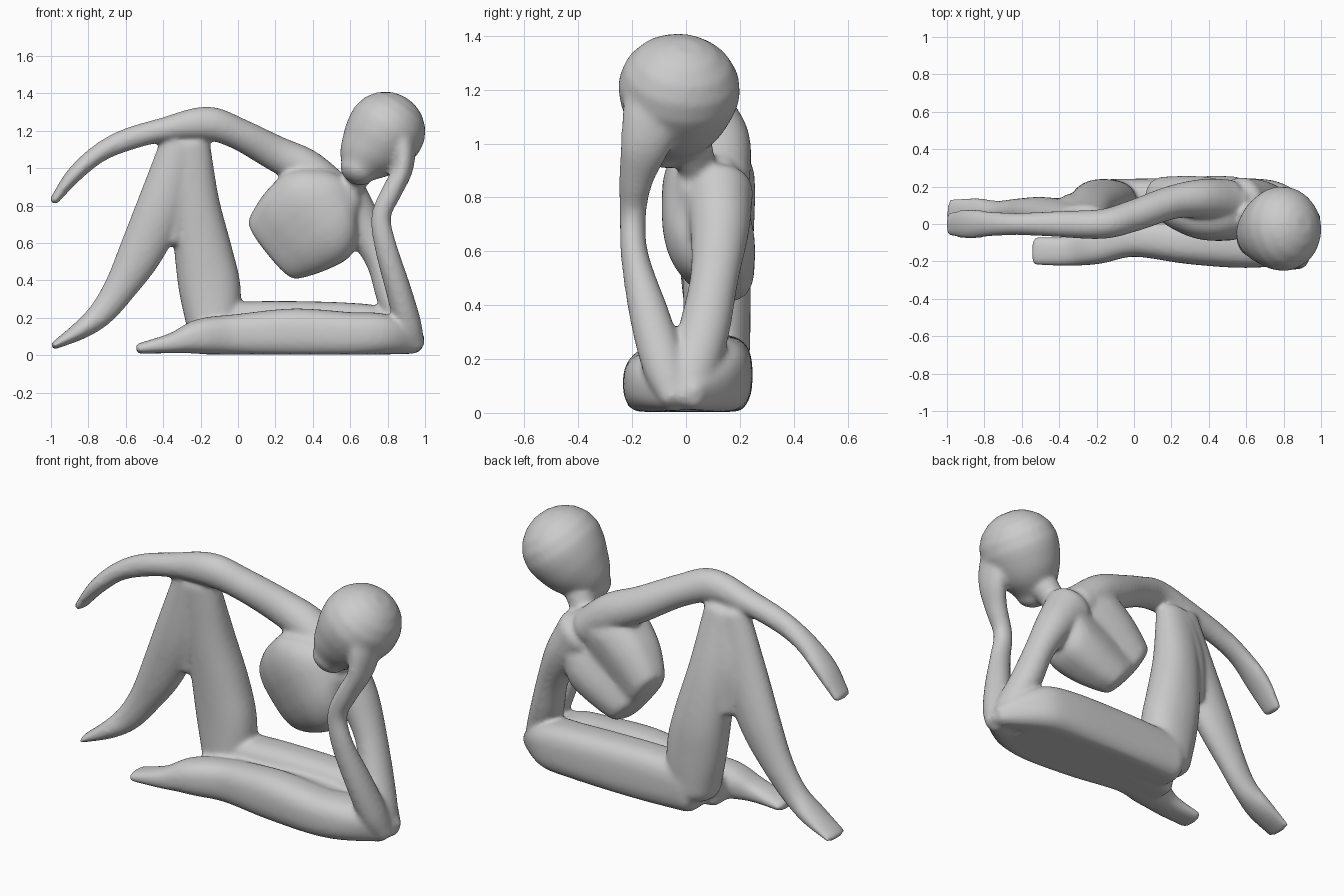
import bpy, bmesh, math
from mathutils import Vector

PARTS = []


def spline(pts, steps=5):
    """Catmull-Rom through rows of (x, y, z, side radius, in-plane radius)."""
    rows = [Vector(p) for p in pts]
    rows = [2 * rows[0] - rows[1]] + rows + [2 * rows[-1] - rows[-2]]
    out = []
    for i in range(1, len(rows) - 2):
        a, b, c, d = rows[i - 1:i + 3]
        for k in range(steps):
            t = k / steps
            out.append(0.5 * (2 * b + (c - a) * t + (2 * a - 5 * b + 4 * c - d) * t * t
                              + (3 * b - a - 3 * c + d) * t ** 3))
    return out + [rows[-2]]


def limb(name, pts, power=2.0, caps=(0.6, 0.6), groove=0.0, n=32):
    """Loft of oval sections along a path, with domed ends."""
    path = spline(pts)
    pos = [Vector(p[:3]) for p in path]
    rings = []
    last = len(path) - 1
    for i, p in enumerate(path):
        t = (pos[min(i + 1, last)] - pos[max(i - 1, 0)]).normalized()
        rings.append((pos[i], t, max(p[3], 0.01), max(p[4], 0.01)))

    def dome(ring, sign, cap):
        c, t, a, b = ring
        return [(c + t * sign * cap * min(a, b) * math.sin(u), t, a * math.cos(u), b * math.cos(u))
                for u in (0.35, 0.7, 1.05, 1.35)]
    rings = dome(rings[0], -1, caps[0])[::-1] + rings + dome(rings[-1], 1, caps[1])

    bm = bmesh.new()
    loops = []
    for c, t, a, b in rings:
        side = Vector((0, 1, 0))
        side = (side - t * side.dot(t)).normalized()
        up = t.cross(side)
        loop = []
        for k in range(n):
            u = 2 * math.pi * k / n
            cs, sn = math.cos(u), math.sin(u)
            s = math.copysign(abs(cs) ** (2 / power), cs)
            h = math.copysign(abs(sn) ** (2 / power), sn)
            off = s * a - (groove * math.exp(-(h / 0.32) ** 2) * a if s > 0 else 0)
            v = c + side * off + up * h * b
            v.z = max(v.z, 0.004)
            loop.append(bm.verts.new(v))
        loops.append(loop)
    for l0, l1 in zip(loops, loops[1:]):
        for k in range(n):
            bm.faces.new((l0[k], l0[(k + 1) % n], l1[(k + 1) % n], l1[k]))
    bm.faces.new(loops[0][::-1])
    bm.faces.new(loops[-1])
    bmesh.ops.recalc_face_normals(bm, faces=bm.faces)
    me = bpy.data.meshes.new(name)
    bm.to_mesh(me)
    bm.free()
    ob = bpy.data.objects.new(name, me)
    bpy.context.collection.objects.link(ob)
    PARTS.append(ob)


# Egg-shaped head with the chin forward, and a short neck
limb("head", [(.635, -.085, .985, .1, .095), (.67, -.065, 1.04, .15, .145), (.72, -.045, 1.105, .195, .185),
              (.765, -.032, 1.165, .22, .205), (.795, -.025, 1.205, .228, .212)], caps=(.7, .95))
limb("neck", [(.57, .08, .8, .09, .09), (.6, .05, .89, .07, .065), (.65, .02, .98, .08, .08)])

# Torso, cut off at the waist, with a spine groove down the back
limb("torso", [(.61, .08, .87, .11, .1), (.54, .085, .83, .16, .2), (.44, .09, .76, .18, .28),
               (.33, .115, .68, .16, .27), (.24, .145, .61, .125, .235), (.19, .165, .57, .1, .205)],
     power=2.8, caps=(.4, .35), groove=.3)

# Arm draped over the raised knee, ending in a flat hand
limb("draped_arm", [(.5, .12, .88, .12, .11), (.36, .135, 1.0, .105, .105), (.2, .115, 1.08, .09, .095),
                    (0, .045, 1.185, .085, .085), (-.17, 0, 1.24, .08, .09), (-.4, 0, 1.205, .07, .065),
                    (-.6, 0, 1.15, .06, .06), (-.75, 0, 1.075, .065, .05),
                    (-.88, .0, .96, .08, .042), (-.985, .0, .825, .065, .024)])

# Propping arm: shoulder to elbow, then up to a hand against the cheek
limb("propping_upper_arm", [(.57, .12, .82, .13, .14), (.675, .125, .68, .11, .105), (.765, .105, .5, .09, .08),
                            (.83, .065, .3, .095, .085), (.905, .01, .13, .09, .075), (.96, -.03, .055, .055, .04)])
limb("propping_forearm", [(.96, -.04, .055, .055, .04), (.91, -.08, .17, .08, .07), (.855, -.135, .36, .075, .068),
                          (.79, -.19, .58, .052, .06), (.765, -.197, .74, .05, .053),
                          (.82, -.185, .87, .065, .055), (.875, -.155, .98, .09, .055),
                          (.885, -.13, 1.08, .11, .065), (.87, -.11, 1.16, .12, .08)])

# Raised leg: thigh, shin and foot, with the web behind the knee
limb("raised_thigh", [(-.13, .11, .14, .125, .14), (-.15, .115, .35, .125, .165), (-.185, .11, .55, .125, .155),
                      (-.23, .08, .82, .11, .13), (-.265, .03, 1.13, .075, .115)], power=2.2)
limb("raised_shin_and_foot", [(-.31, .03, 1.13, .075, .105), (-.41, .045, .8, .09, .13),
                              (-.515, .06, .56, .085, .12), (-.63, .065, .36, .07, .088),
                              (-.73, .06, .225, .065, .07), (-.84, .055, .135, .085, .05),
                              (-.985, .055, .05, .08, .02)])
limb("knee_web", [(-.28, .04, 1.1, .075, .1), (-.315, .065, .85, .095, .11), (-.345, .08, .62, .08, .06)])

# Folded leg lying flat on the ground, both halves meeting at the elbow
limb("lying_thigh", [(-.13, .12, .14, .12, .14), (.2, .125, .14, .12, .15), (.6, .125, .14, .12, .14),
                     (.77, .09, .125, .125, .125), (.95, .0, .07, .07, .06)], power=2.8)
limb("lying_shin_and_foot", [(.94, -.03, .07, .07, .065), (.78, -.085, .11, .125, .11), (.6, -.115, .11, .12, .12),
                             (.3, -.1, .12, .115, .13), (0, -.075, .11, .1, .11), (-.2, -.115, .1, .1, .095),
                             (-.35, -.145, .065, .08, .055), (-.53, -.145, .035, .075, .028)], power=2.5)
limb("lap_fill", [(-.2, -.02, .09, .09, .085), (.4, .0, .11, .12, .11), (.8, 0, .1, .12, .1)], power=5)

# Fuse the parts into one sculpted body
bpy.ops.object.select_all(action='DESELECT')
for ob in PARTS:
    ob.select_set(True)
bpy.context.view_layer.objects.active = PARTS[0]
bpy.ops.object.join()
body = bpy.context.view_layer.objects.active
body.name = "reclining_figure"
remesh = body.modifiers.new("fuse", 'REMESH')
remesh.mode = 'VOXEL'
remesh.voxel_size = 0.012
soft = body.modifiers.new("soften", 'SMOOTH')
soft.factor = 0.5
soft.iterations = 12
for m in ("fuse", "soften"):
    bpy.ops.object.modifier_apply(modifier=m)
for v in body.data.vertices:
    v.co.z = max(v.co.z, 0.0)
bpy.ops.object.shade_smooth()
